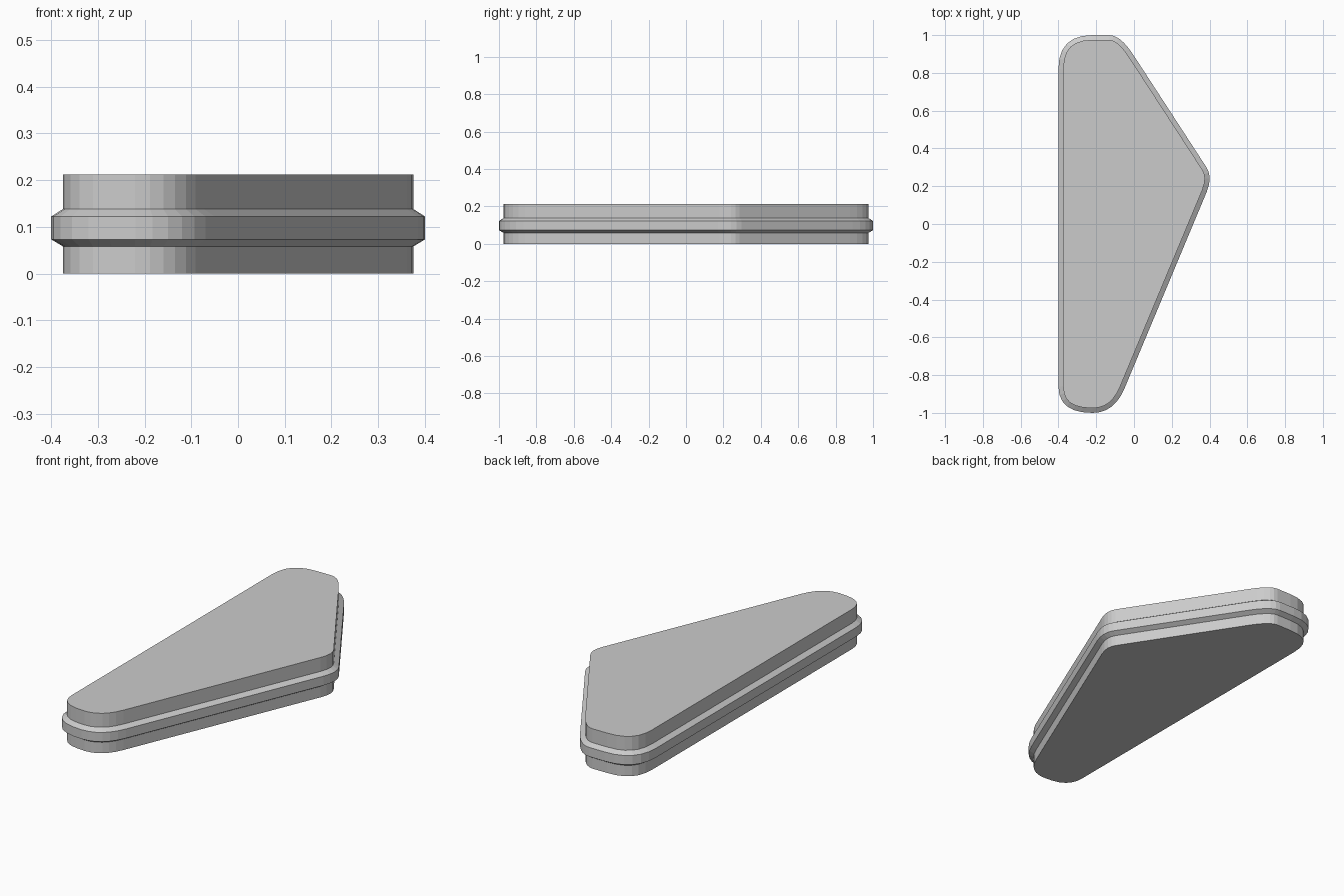
import bpy, bmesh
from mathutils import Vector

if "Cube" in bpy.data.objects:
    bpy.data.objects.remove(bpy.data.objects["Cube"])

# Rounded corners, counter-clockwise: (start, control, end, segments)
CORNERS = [
    ((-0.40, -0.86), (-0.40, -1.00), (-0.22, -1.00), 6),
    ((-0.22, -1.00), (-0.104, -1.00), (-0.05, -0.87), 6),
    ((0.385, 0.17), (0.4165, 0.248), (0.385, 0.298), 4),
    ((0.00, 0.89), (-0.07, 1.00), (-0.13, 1.00), 5),
    ((-0.22, 1.00), (-0.40, 1.00), (-0.40, 0.82), 6),
]


def outline():
    pts = []
    for a, c, b, n in CORNERS:
        a, b, c = Vector(a), Vector(b), Vector(c)
        for i in range(n + 1):
            t = i / n
            p = a * (1 - t) ** 2 + c * 2 * t * (1 - t) + b * t * t
            if not pts or (p - pts[-1]).length > 1e-4:
                pts.append(p)
    return pts


def inset(pts, d):
    # Mitred inward offset
    out = []
    for i, p in enumerate(pts):
        e1 = (p - pts[i - 1]).normalized()
        e2 = (pts[(i + 1) % len(pts)] - p).normalized()
        n1, n2 = Vector((-e1.y, e1.x)), Vector((-e2.y, e2.x))
        out.append(p + (n1 + n2) * d / (1 + n1.dot(n2)))
    return out


# Plate with a chamfered band around its side: (height, inset)
PROFILE = [(0, 0.025), (0.058, 0.025), (0.073, 0),
           (0.122, 0), (0.138, 0.025), (0.212, 0.025)]
base = outline()
bm = bmesh.new()
rings = [[bm.verts.new((p.x, p.y, z)) for p in inset(base, d)]
         for z, d in PROFILE]
for lo, hi in zip(rings, rings[1:]):
    for i in range(len(lo)):
        j = (i + 1) % len(lo)
        bm.faces.new((lo[i], lo[j], hi[j], hi[i]))
bm.faces.new(rings[0][::-1])
bm.faces.new(rings[-1])

mesh = bpy.data.meshes.new("banded_plate")
bm.to_mesh(mesh)
bm.free()
plate = bpy.data.objects.new("banded_plate", mesh)
bpy.context.collection.objects.link(plate)
